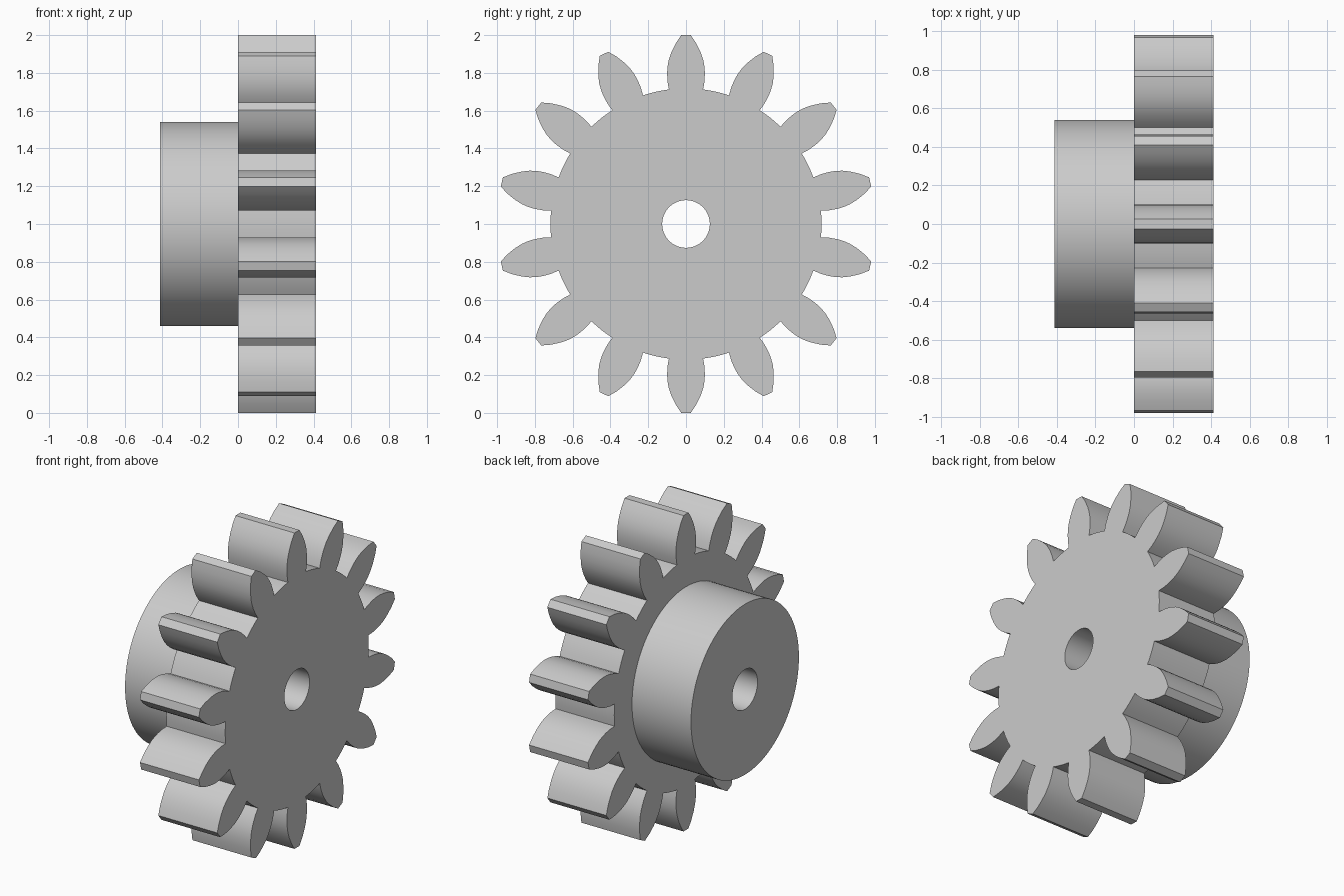
import bpy, bmesh
from math import pi, sin, cos, radians

cube = bpy.data.objects.get("Cube")
if cube:
    bpy.data.objects.remove(cube, do_unlink=True)

TEETH = 14
THICK = 0.413
HUB_R, BORE_R, ROOT_R = 0.54, 0.126, 0.718
CENTRE_Z = 1.0

# Single light grey material
grey = bpy.data.materials.new("light_grey")
grey.use_nodes = True
grey.diffuse_color = (0.6, 0.6, 0.6, 1)
grey.node_tree.nodes["Principled BSDF"].inputs["Base Color"].default_value = (0.6, 0.6, 0.6, 1)


def circle(radius, count=96):
    return [(radius * sin(2 * pi * i / count), radius * cos(2 * pi * i / count))
            for i in range(count)]


def gear_outline():
    # One tooth flank as (half width, radius), mirrored and repeated around
    flank = [(0.0905, 0.712), (0.098, 0.755), (0.1, 0.80), (0.0975, 0.835), (0.091, 0.87),
             (0.077, 0.91), (0.054, 0.957), (0.025, 1.0)]
    tooth = [(-w, r) for w, r in flank] + [(w, r) for w, r in reversed(flank)]
    # Curved floor of the gap after the tooth
    half = pi / TEETH
    for k in (-0.22, 0, 0.22):
        tooth.append((ROOT_R * sin(half * (1 + k)), ROOT_R * cos(half * (1 + k))))
    points = []
    for i in range(TEETH):
        a = 2 * pi * i / TEETH
        points += [(x * cos(a) + y * sin(a), y * cos(a) - x * sin(a)) for x, y in tooth]
    return points


def bored_plate(name, outline, x0, x1, open_end=False):
    """Extrude an outline with a round bore along x."""
    bm = bmesh.new()
    edges = []
    for loop in (outline, circle(BORE_R)):
        verts = [bm.verts.new((x0, y, CENTRE_Z + z)) for y, z in loop]
        edges += [bm.edges.new((verts[i - 1], verts[i])) for i in range(len(verts))]
    bmesh.ops.triangle_fill(bm, edges=edges, use_beauty=True, normal=(-1, 0, 0))
    result = bmesh.ops.extrude_face_region(bm, geom=bm.faces[:], use_keep_orig=True)
    moved = [g for g in result["geom"] if isinstance(g, bmesh.types.BMVert)]
    bmesh.ops.translate(bm, verts=moved, vec=(x1 - x0, 0, 0))
    bmesh.ops.recalc_face_normals(bm, faces=bm.faces[:])
    if open_end:
        hidden = [f for f in bm.faces if all(abs(v.co.x - x1) < 1e-5 for v in f.verts)]
        bmesh.ops.delete(bm, geom=hidden, context="FACES_ONLY")
    mesh = bpy.data.meshes.new(name)
    bm.to_mesh(mesh)
    bm.free()
    mesh.materials.append(grey)
    obj = bpy.data.objects.new(name, mesh)
    bpy.context.collection.objects.link(obj)
    bpy.ops.object.select_all(action="DESELECT")
    obj.select_set(True)
    bpy.context.view_layer.objects.active = obj
    bpy.ops.object.shade_smooth_by_angle(angle=radians(25))
    return obj


# Toothed wheel and the round hub on its side
bored_plate("toothed_wheel", gear_outline(), 0, THICK)
bored_plate("hub", circle(HUB_R), -THICK, 0, open_end=True)
